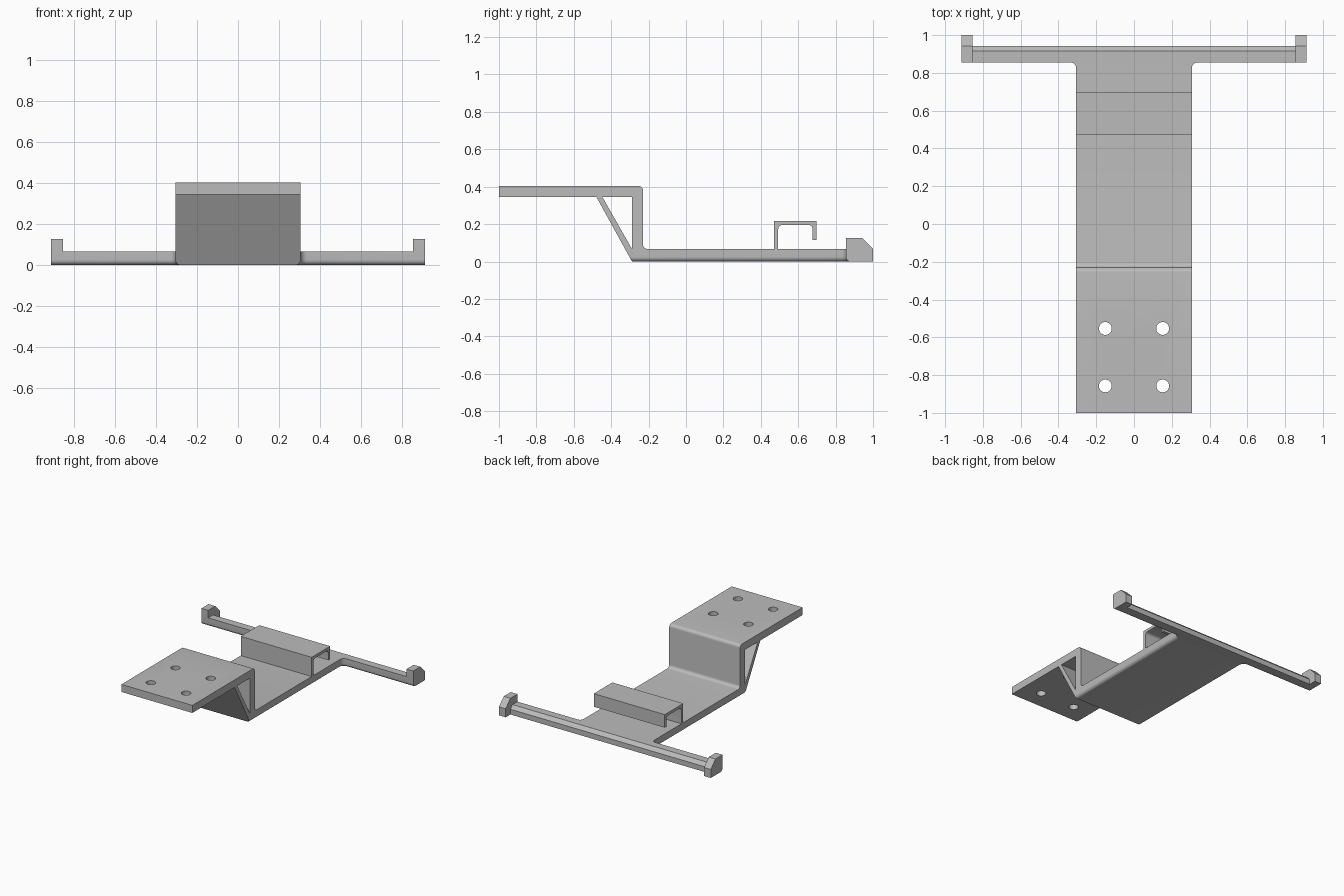
import bpy, bmesh, math

cube = bpy.data.objects.get("Cube")
if cube:
    bpy.data.objects.remove(cube, do_unlink=True)

grey = bpy.data.materials.new("plain grey")
grey.use_nodes = True
grey.diffuse_color = (0.5, 0.5, 0.5, 1)
grey.node_tree.nodes["Principled BSDF"].inputs["Base Color"].default_value = (0.5, 0.5, 0.5, 1)

HALF = 0.306          # half width of the strip
BAR = 0.856           # half length of the crossbar between its end blocks
TIP = 0.914           # outer face of the end blocks
PLATE = 0.067         # thickness of the base plate
FRONT, REAR = 0.855, 0.942
ROUND = 0.025         # small fillet radius


def fillet(points, steps=6):
    """Outline from (a, b) corners; a third value rounds that corner."""
    out = []
    for i, p in enumerate(points):
        if len(p) == 2:
            out.append(p)
            continue
        a, b, r = p
        prev, nxt = points[i - 1], points[(i + 1) % len(points)]
        ends = []
        for q in (prev, nxt):
            d = math.hypot(q[0] - a, q[1] - b)
            ends.append(((q[0] - a) / d * r, (q[1] - b) / d * r))
        (ux, uy), (vx, vy) = ends
        for k in range(steps + 1):
            t = k / steps * math.pi / 2
            s, c = 1 - math.sin(t), 1 - math.cos(t)
            out.append((a + ux * s + vx * c, b + uy * s + vy * c))
    return out


def finish(name, bm):
    bmesh.ops.recalc_face_normals(bm, faces=bm.faces)
    mesh = bpy.data.meshes.new(name)
    bm.to_mesh(mesh)
    bm.free()
    mesh.materials.append(grey)
    obj = bpy.data.objects.new(name, mesh)
    bpy.context.collection.objects.link(obj)
    return obj


def extrude(points, lift, depth):
    bm = bmesh.new()
    face = bm.faces.new([bm.verts.new(lift(*p)) for p in points])
    geom = bmesh.ops.extrude_face_region(bm, geom=[face])["geom"]
    bmesh.ops.translate(bm, vec=depth, verts=[g for g in geom if isinstance(g, bmesh.types.BMVert)])
    bmesh.ops.recalc_face_normals(bm, faces=bm.faces)
    return bm


def side_profile(name, points, x0, x1):
    """Extrude a (y, z) profile across the width."""
    return finish(name, extrude(fillet(points), lambda y, z: (x0, y, z), (x1 - x0, 0, 0)))


def activate(obj):
    bpy.ops.object.select_all(action="DESELECT")
    obj.select_set(True)
    bpy.context.view_layer.objects.active = obj


def combine(obj, other, operation):
    mod = obj.modifiers.new(operation.lower(), "BOOLEAN")
    mod.operation, mod.solver, mod.object = operation, "EXACT", other
    activate(obj)
    bpy.ops.object.modifier_apply(modifier=mod.name)
    bpy.data.objects.remove(other, do_unlink=True)


# T-shaped base plate with the crossbar at the back
half = [(HALF, -0.289), (HALF, FRONT, 0.03), (BAR, FRONT), (BAR, REAR)]
mirrored = [(-p[0], *p[1:]) for p in reversed(half)]
bm = extrude(fillet(half + mirrored), lambda x, y: (x, y, 0), (0, 0, PLATE))

# Slope its front face in line with the brace
for v in bm.verts:
    if v.co.y < 0 and v.co.z > 0:
        v.co.y -= 0.037


def along(edge, test):
    return all(test(v.co) for v in edge.verts)


# Chamfer the top rear edge, round the bottom edges of the sides and arms
chamfer = [e for e in bm.edges if along(e, lambda c: c.z > 0.01 and c.y > REAR - 0.001)]
bmesh.ops.bevel(bm, geom=chamfer, offset=0.026, segments=1, affect="EDGES")
under = [e for e in bm.edges if along(e, lambda c: c.z < 0.001 and c.y < REAR - 0.01)
         and not along(e, lambda c: c.y < 0)]
bmesh.ops.bevel(bm, geom=under, offset=ROUND, segments=6, profile=0.5, affect="EDGES")
body = finish("stepped_bracket", bm)

# Upright wall with the raised mounting plate
step = side_profile("step", [
    (-1, 0.345), (-0.289, 0.345), (-0.289, PLATE), (-0.2, PLATE),
    (-0.23 + ROUND, PLATE), (-0.23, PLATE, ROUND), (-0.23, 0.404, ROUND), (-1, 0.404),
][:3] + [(-0.23 + ROUND, PLATE), (-0.23, PLATE, ROUND), (-0.23, 0.404, ROUND), (-1, 0.404)],
    -HALF, HALF)
combine(body, step, "UNION")

# Diagonal brace under the mounting plate
brace = side_profile("brace", [(-0.479, 0.345), (-0.447, 0.345), (-0.289, PLATE), (-0.326, PLATE)],
                     -HALF, HALF)
combine(body, brace, "UNION")

# Four screw holes
for x in (-0.152, 0.152):
    for y in (-0.857, -0.553):
        bm = bmesh.new()
        bmesh.ops.create_cone(bm, cap_ends=True, segments=32, radius1=0.034, radius2=0.034, depth=0.2)
        bmesh.ops.translate(bm, vec=(x, y, 0.38), verts=bm.verts)
        combine(body, finish("hole", bm), "DIFFERENCE")

# Open clip lying across the base plate
clip = side_profile("clip", [
    (0.471, PLATE), (0.493, PLATE), (0.493, 0.195, 0.022), (0.677, 0.195, 0.022),
    (0.677, 0.115), (0.699, 0.115), (0.699, 0.217), (0.471, 0.217)], -HALF, HALF)

# Raised end blocks on the crossbar
block = [(FRONT, 0, ROUND), (1, 0), (1, PLATE), (REAR, 0.126), (FRONT, 0.126)]
left = side_profile("left_end_block", block, BAR, TIP)
right = side_profile("right_end_block", block, -TIP, -BAR)

for obj in (body, clip, left, right):
    activate(obj)
    bpy.ops.object.shade_smooth_by_angle(angle=math.radians(30))
